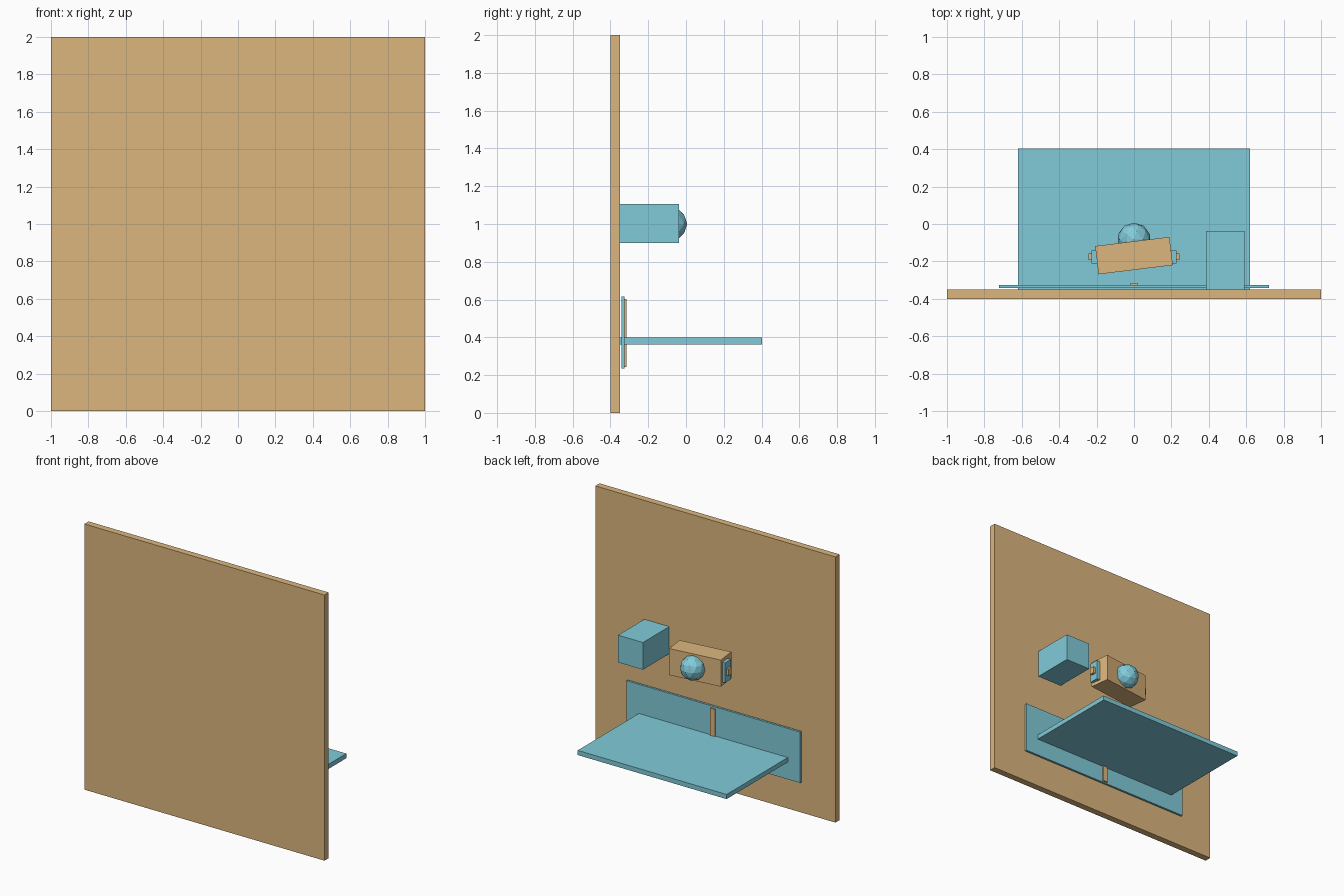
import bpy, math

if "Cube" in bpy.data.objects:
    bpy.data.objects.remove(bpy.data.objects["Cube"])


def material(name, color):
    m = bpy.data.materials.new(name)
    m.diffuse_color = color
    m.use_nodes = True
    m.node_tree.nodes["Principled BSDF"].inputs["Base Color"].default_value = m.diffuse_color
    return m


TAN = material("tan", (0.72, 0.47, 0.21, 1))
BLUE = material("blue", (0.22, 0.6, 0.7, 1))


def finish(name, mat):
    ob = bpy.context.object
    ob.name = name
    ob.data.materials.append(mat)
    return ob


def box(name, x, y, z, mat, turn=0):
    """Box from (min, max) ranges, turned about its own vertical axis."""
    ranges = (x, y, z)
    bpy.ops.mesh.primitive_cube_add(size=1, location=[(a + b) / 2 for a, b in ranges],
                                    rotation=(0, 0, math.radians(turn)))
    bpy.context.object.scale = [b - a for a, b in ranges]
    bpy.ops.object.transform_apply(location=False, rotation=False, scale=True)
    return finish(name, mat)


# Wall with shelf and wide back panel
box("wall", (-1, 1), (-0.4, -0.35), (0, 2), TAN)
box("shelf", (-0.62, 0.62), (-0.35, 0.403), (0.363, 0.398), BLUE)
box("back_panel", (-0.723, 0.723), (-0.341, -0.325), (0.234, 0.617), BLUE)
box("panel_strip", (-0.02, 0.02), (-0.33, -0.315), (0.243, 0.603), TAN)

# Block mounted on the wall
box("wall_block", (0.385, 0.592), (-0.35, -0.037), (0.9, 1.105), BLUE)

# Turned housing with a straight core and pin poking out of both ends
box("housing", (-0.2, 0.2), (-0.245, -0.093), (0.9, 1.1), TAN, turn=7)
box("housing_core", (-0.226, 0.226), (-0.211, -0.141), (0.925, 1.075), BLUE)
box("core_pin", (-0.244, 0.244), (-0.193, -0.159), (0.975, 1.025), TAN)

# Faceted ball on the housing
bpy.ops.mesh.primitive_ico_sphere_add(subdivisions=2, radius=0.09, location=(0, -0.083, 1))
finish("ball", BLUE)
